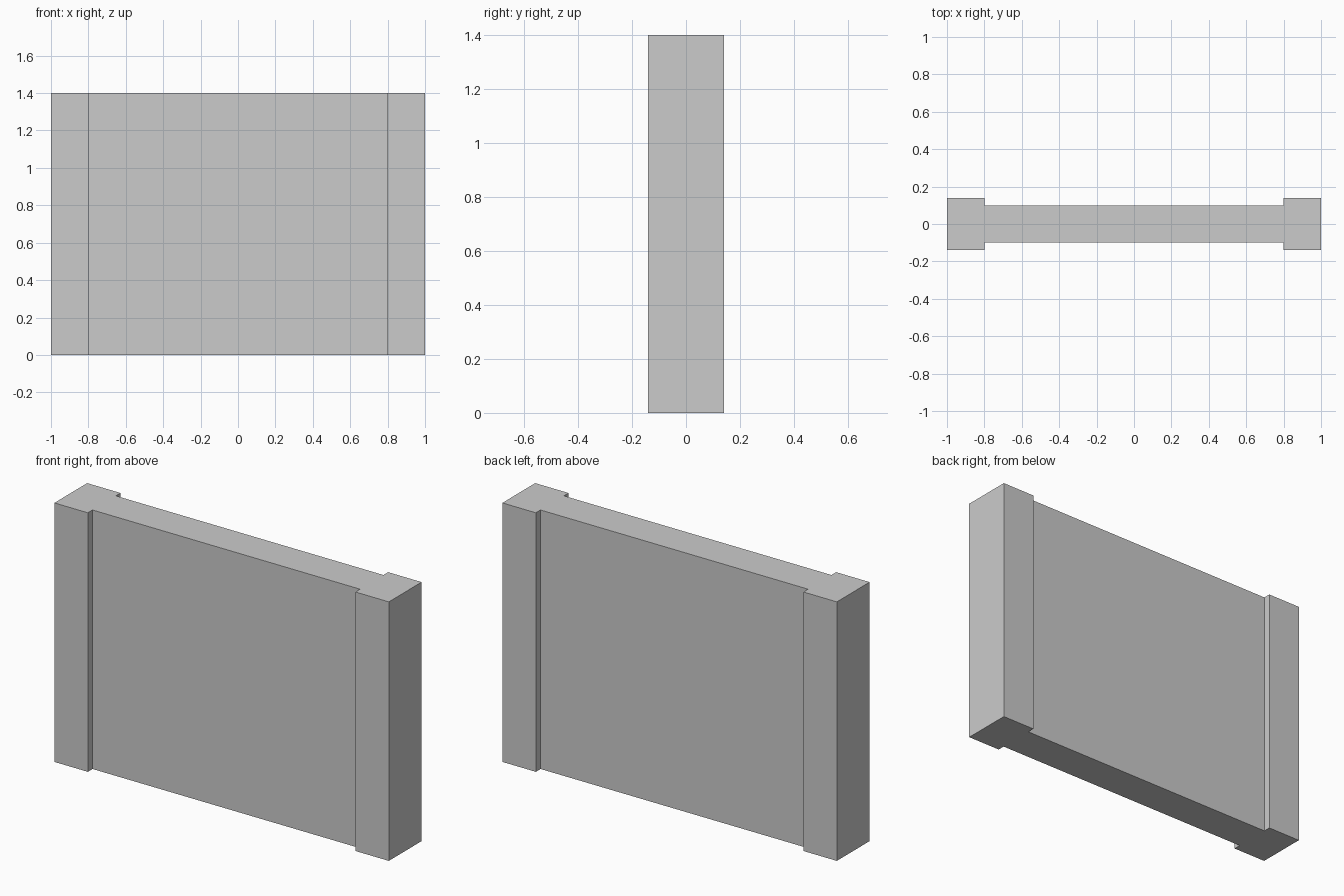
import bpy
import bmesh

if "Cube" in bpy.data.objects:
    bpy.data.objects.remove(bpy.data.objects["Cube"])

HEIGHT = 1.4
HALF_LEN, POST_INNER = 1.0, 0.8
POST_Y, PANEL_Y = 0.14, 0.10

# Front half of the I-shaped plan, left to right; the back half is its 180-degree turn
front = [(-HALF_LEN, -POST_Y), (-POST_INNER, -POST_Y), (-POST_INNER, -PANEL_Y),
         (POST_INNER, -PANEL_Y), (POST_INNER, -POST_Y), (HALF_LEN, -POST_Y)]
plan = front + [(-x, -y) for x, y in front]

# Wall section: recessed panel between two thicker end posts, extruded upwards
bm = bmesh.new()
base = bm.faces.new([bm.verts.new((x, y, 0)) for x, y in plan])
result = bmesh.ops.extrude_face_region(bm, geom=[base], use_keep_orig=True)
top_verts = [v for v in result["geom"] if isinstance(v, bmesh.types.BMVert)]
bmesh.ops.translate(bm, verts=top_verts, vec=(0, 0, HEIGHT))
bmesh.ops.recalc_face_normals(bm, faces=bm.faces[:])

mesh = bpy.data.meshes.new("wall_section")
bm.to_mesh(mesh)
bm.free()
wall = bpy.data.objects.new("wall_section", mesh)
bpy.context.collection.objects.link(wall)
